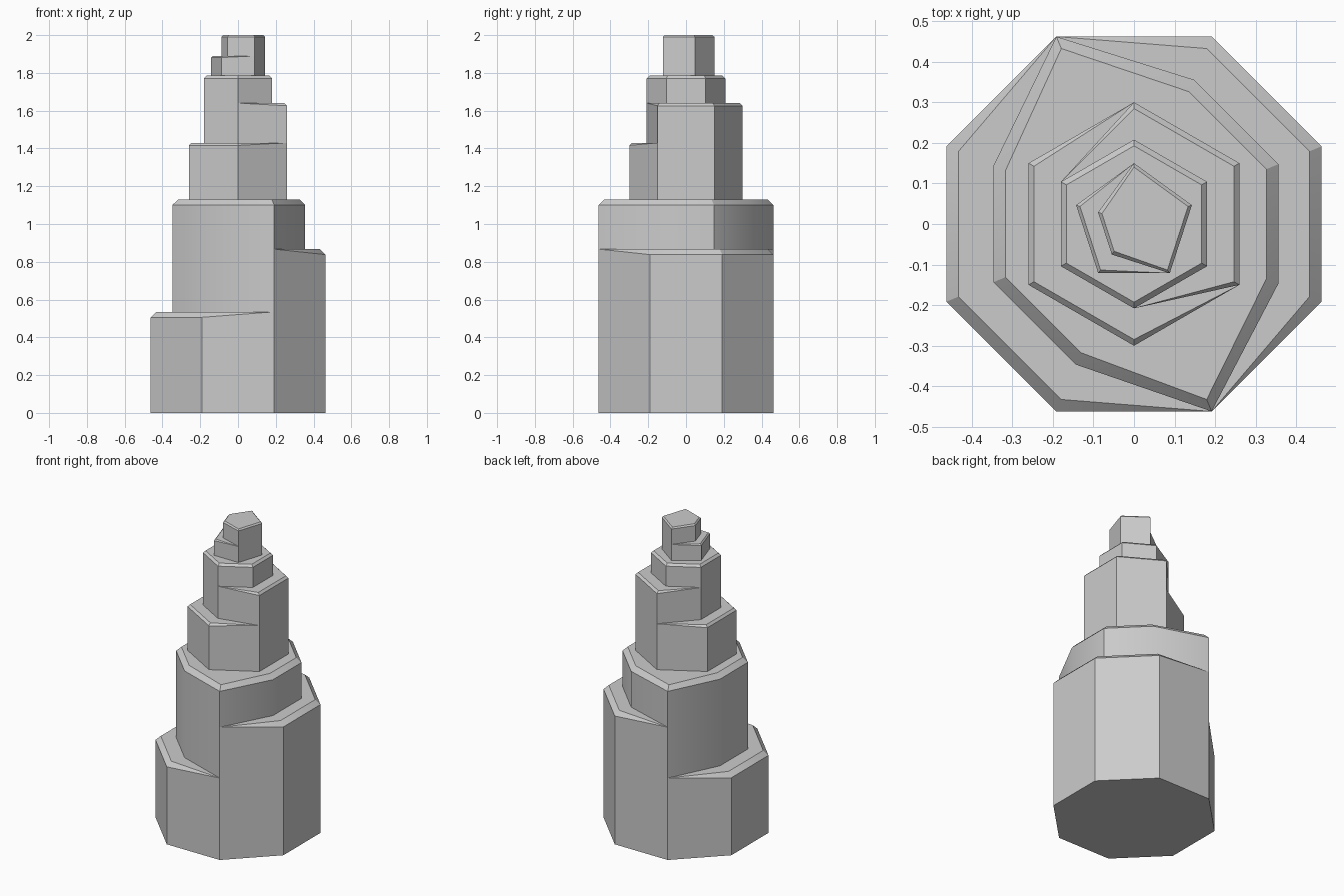
import bpy
import bmesh
from math import cos, sin, radians, pi

cube = bpy.data.objects.get("Cube")
if cube:
    bpy.data.objects.remove(cube, do_unlink=True)

stone = bpy.data.materials.new("grey stone")
stone.use_nodes = True
GREY = (0.6, 0.6, 0.6, 1)
stone.diffuse_color = GREY
stone.node_tree.nodes["Principled BSDF"].inputs["Base Color"].default_value = GREY


def stepped_block(name, start, floor, bevel, tiers):
    """Stack tiers (top height, corner radii); corners kept by the next tier stay unbevelled."""
    bm = bmesh.new()
    n = len(tiers[0][1])

    def ring(radii, heights):
        angles = [radians(start) + 2 * pi * k / n for k in range(n)]
        return [bm.verts.new((r * cos(a), r * sin(a), z))
                for r, a, z in zip(radii, angles, heights)]

    def bridge(low, high):
        for k in range(n):
            j = (k + 1) % n
            bm.faces.new((low[k], low[j], high[j], high[k]))

    last = None
    for i, (top, radii) in enumerate(tiers):
        above = tiers[i + 1][1] if i + 1 < len(tiers) else [0] * n
        kept = [r == s for r, s in zip(radii, above)]
        base = ring(radii, [floor] * n)
        if last:
            bridge(last, base)
        else:
            bm.faces.new(base[::-1])
        rim = ring(radii, [top if k else top - bevel for k in kept])
        last = ring([r if k else r - bevel * 1.1 for r, k in zip(radii, kept)], [top] * n)
        bridge(base, rim)
        bridge(rim, last)
        floor = top
    bm.faces.new(last)

    # Merge the kept corners and drop the collapsed faces
    bmesh.ops.remove_doubles(bm, verts=bm.verts, dist=0.0005)
    bmesh.ops.dissolve_degenerate(bm, edges=bm.edges, dist=0.0005)
    bmesh.ops.recalc_face_normals(bm, faces=bm.faces)
    mesh = bpy.data.meshes.new(name)
    bm.to_mesh(mesh)
    bm.free()
    mesh.materials.append(stone)
    obj = bpy.data.objects.new(name, mesh)
    bpy.context.collection.objects.link(obj)
    bpy.ops.object.select_all(action='DESELECT')
    obj.select_set(True)
    bpy.context.view_layer.objects.active = obj
    bpy.ops.object.shade_smooth_by_angle(angle=radians(30))


# Octagonal base: low left ledge, high right ledge, narrowed crown
A, L, R = 0.5, 0.375, 0.385
stepped_block("lower_tower", 22.5, 0, 0.029, [
    (0.535, [A] * 8),
    (0.867, [A, A, A, L, L, L, A, A]),
    (1.13, [R, R, A, L, L, L, A, R])])

# Hexagonal middle
B, C = 0.3, 0.208
stepped_block("middle_tower", 30, 1.13, 0.014, [
    (1.43, [B] * 6),
    (1.64, [B, B, C, C, C, B]),
    (1.785, [C] * 6)])

# Pentagonal top
D, E = 0.15, 0.093
stepped_block("upper_tower", 90, 1.785, 0.009, [
    (1.89, [D] * 5),
    (2.0, [D, E, E, D, D])])
